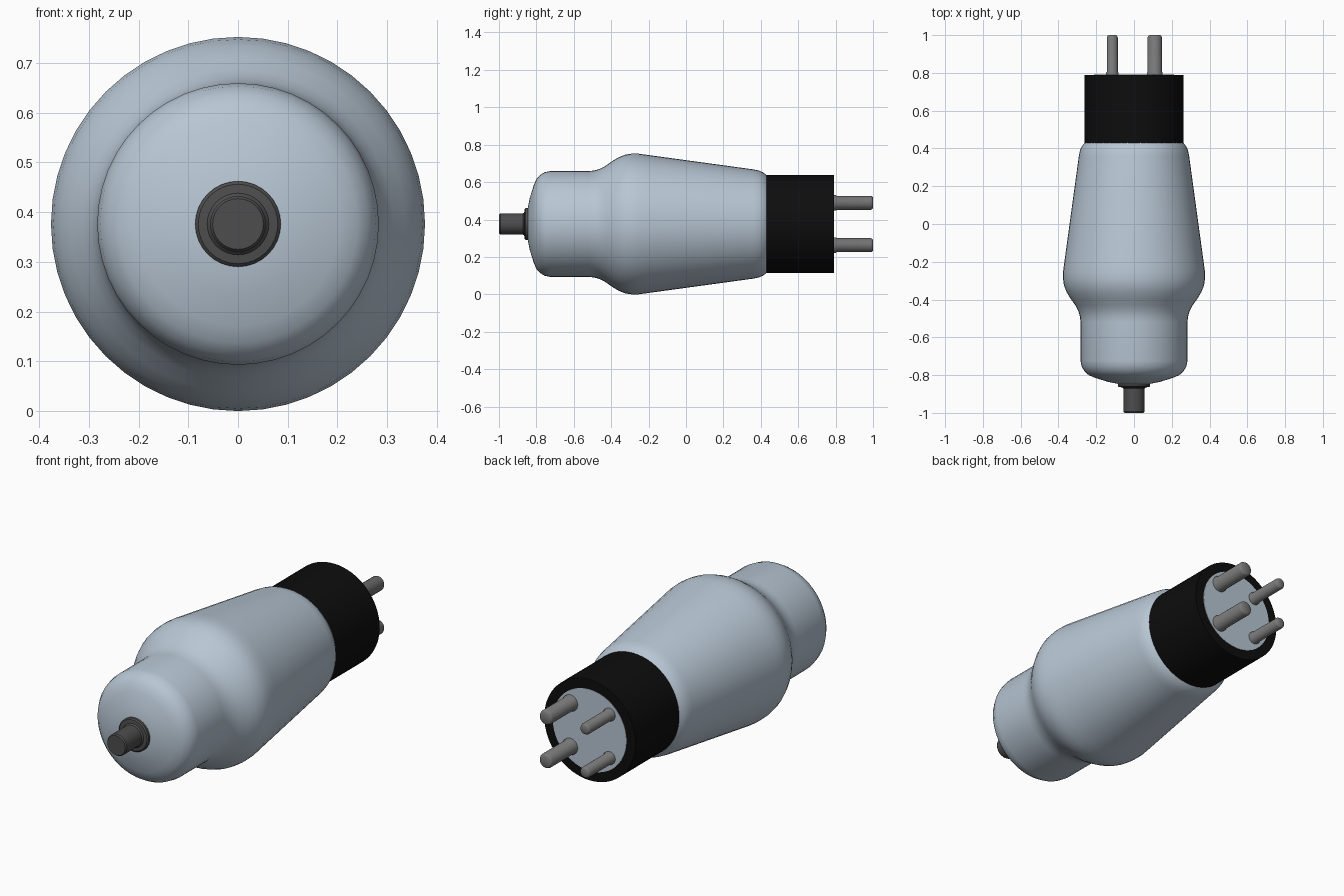
import bpy, bmesh, math
from mathutils import Matrix

cube = bpy.data.objects.get("Cube")
if cube:
    bpy.data.objects.remove(cube, do_unlink=True)

AXIS_Z = 0.376


def material(name, rgb, roughness=0.5):
    m = bpy.data.materials.new(name)
    m.use_nodes = True
    m.diffuse_color = (*rgb, 1)
    bsdf = m.node_tree.nodes["Principled BSDF"]
    bsdf.inputs["Base Color"].default_value = (*rgb, 1)
    bsdf.inputs["Roughness"].default_value = roughness
    return m


glass = material("pale_blue_glass", (0.48, 0.57, 0.66))
black = material("black_base", (0.004, 0.004, 0.004))
metal = material("grey_pin_metal", (0.19, 0.19, 0.19))
dark = material("dark_cap_metal", (0.075, 0.075, 0.075))


def lathe(name, profile, mat, x=0, z=AXIS_Z, sides=48, angle=35):
    """Revolve (y, radius) points around a line parallel to the y axis."""
    bm = bmesh.new()
    verts = [bm.verts.new((r, y, 0)) for y, r in profile]
    edges = [bm.edges.new(pair) for pair in zip(verts, verts[1:])]
    bmesh.ops.spin(bm, geom=verts + edges, cent=(0, 0, 0), axis=(0, 1, 0),
                   angle=math.tau, steps=sides, use_merge=False)
    bmesh.ops.remove_doubles(bm, verts=bm.verts, dist=0.0002)
    bmesh.ops.recalc_face_normals(bm, faces=bm.faces)
    bmesh.ops.transform(bm, matrix=Matrix.Translation((x, 0, z)), verts=bm.verts)
    mesh = bpy.data.meshes.new(name)
    bm.to_mesh(mesh)
    bm.free()
    mesh.materials.append(mat)
    obj = bpy.data.objects.new(name, mesh)
    bpy.context.collection.objects.link(obj)
    bpy.ops.object.select_all(action='DESELECT')
    obj.select_set(True)
    bpy.context.view_layer.objects.active = obj
    bpy.ops.object.shade_smooth_by_angle(angle=math.radians(angle))
    return obj


# Glass envelope: domed front, straight neck, shoulder and long taper
lathe("glass_envelope", [
    (-0.85, 0), (-0.847, 0.08), (-0.835, 0.14), (-0.815, 0.205),
    (-0.8, 0.24), (-0.78, 0.262), (-0.755, 0.277), (-0.725, 0.283),
    (-0.52, 0.283), (-0.49, 0.286), (-0.46, 0.295), (-0.43, 0.311),
    (-0.395, 0.336), (-0.36, 0.357), (-0.325, 0.371), (-0.29, 0.376),
    (-0.255, 0.376), (-0.21, 0.37), (0.36, 0.292), (0.39, 0.286),
    (0.41, 0.277), (0.43, 0.262), (0.44, 0.25)], glass)

# Black base sleeve and the pale disc closing its end
lathe("base_sleeve", [(0.43, 0.24), (0.43, 0.262), (0.79, 0.262), (0.79, 0)],
      black, sides=64)
lathe("base_end_disc", [(0.788, 0.212), (0.792, 0.212), (0.792, 0)], glass)

# Top cap terminal with its flange
lathe("cap_terminal", [
    (-0.84, 0.08), (-0.845, 0.086), (-0.857, 0.086), (-0.863, 0.08),
    (-0.865, 0.062), (-0.872, 0.056), (-0.993, 0.056), (-1, 0.051),
    (-1, 0)], dark, sides=32)

# Contact pins: a thick pair on the left and a thin pair on the right
for side, x, r in (("left", 0.11, 0.038), ("right", -0.115, 0.029)):
    for level, dz in (("upper", 0.113), ("lower", -0.113)):
        lathe(f"{level}_{side}_pin", [
            (0.78, r + 0.004), (0.8, r + 0.004), (0.806, r), (0.988, r),
            (0.996, r - 0.004), (1, r - 0.01), (1, 0)],
            metal, x=x, z=AXIS_Z + dz, sides=24)
